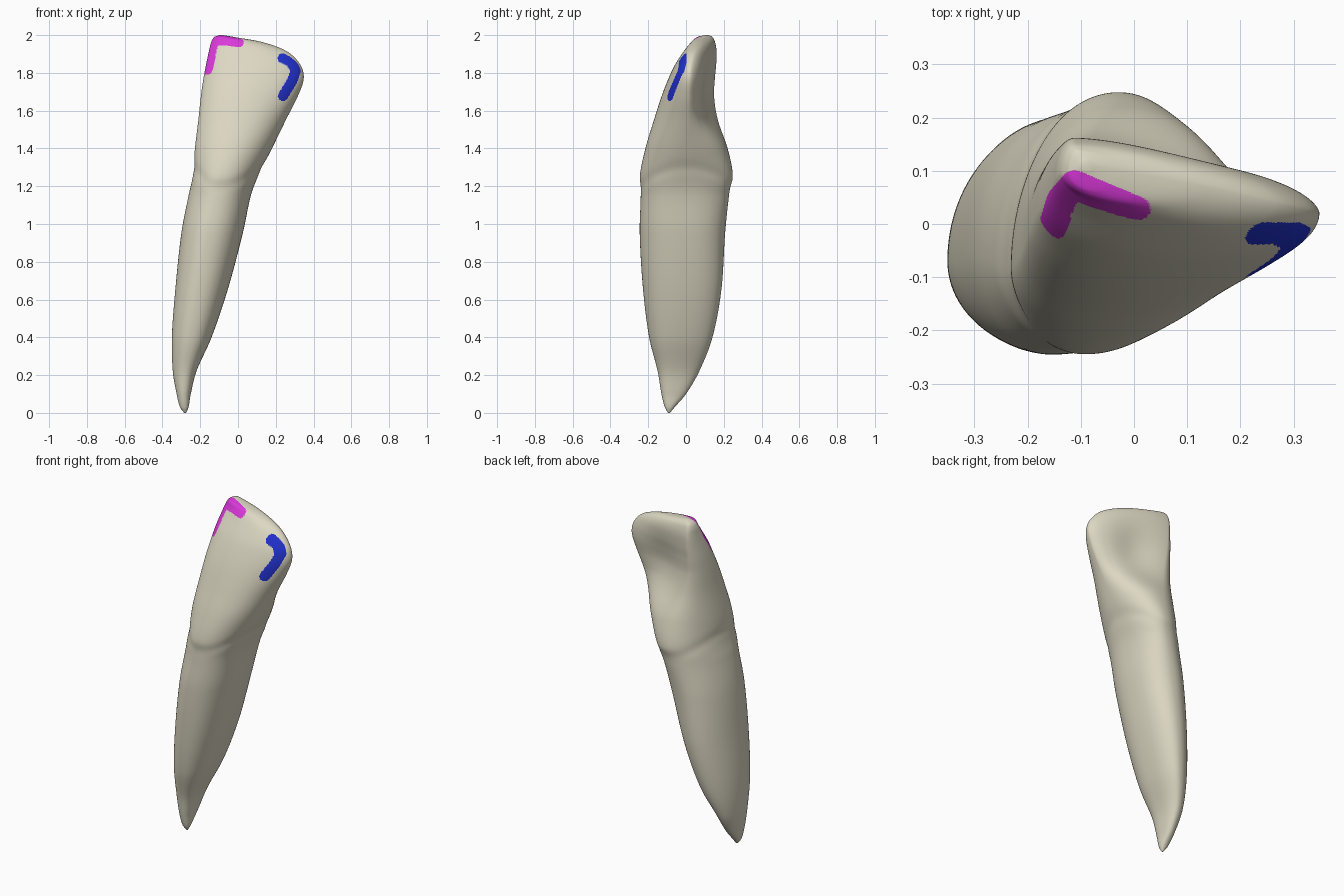
import bpy, bmesh, math
from mathutils import Vector

if "Cube" in bpy.data.objects:
    bpy.data.objects.remove(bpy.data.objects["Cube"])

# Outline per level: z, left x, right x, front y, back y
OUTLINE = [
    (0.00, -.285, -.275, -.095, -.085), (0.03, -.307, -.262, -.112, -.06),
    (0.10, -.325, -.25, -.13, 0.0), (0.22, -.345, -.22, -.15, .07),
    (0.40, -.35, -.14, -.195, .14), (0.65, -.332, -.055, -.227, .187),
    (0.95, -.30, .025, -.245, .207), (1.15, -.262, .068, -.24, .228),
    (1.25, -.24, .105, -.245, .248), (1.40, -.228, .18, -.215, .222),
    (1.55, -.21, .253, -.17, .175), (1.68, -.196, .318, -.128, .155),
    (1.77, -.183, .348, -.093, .157), (1.84, -.17, .332, -.06, .162),
    (1.91, -.155, .265, -.015, .163), (1.96, -.143, .14, .025, .155),
    (1.99, -.125, -.02, .06, .14), (2.00, -.10, -.08, .10, .12)]
# Where those extremes sit: y of left, y of right, x of front, x of back
EXTREMES = [
    (-.09, -.09, -.28, -.28), (-.09, -.085, -.285, -.285),
    (-.08, -.07, -.29, -.28), (-.07, -.05, -.28, -.27),
    (-.07, -.03, -.25, -.22), (-.07, -.01, -.21, -.17),
    (-.06, 0, -.16, -.12), (-.07, 0, -.11, -.06),
    (-.08, 0, -.09, -.03), (-.08, 0, -.04, -.03),
    (-.05, .01, 0, -.07), (-.01, .015, .03, -.10),
    (.02, .02, .06, -.11), (.04, .025, .09, -.11),
    (.07, .04, .10, -.11), (.095, .07, .03, -.11),
    (.10, .10, -.07, -.105), (.11, .11, -.09, -.09)]
SIDES = 256

# Painted strokes as paths seen from the front (x, z) and from the top (x, y)
PINK = [(-.163, 1.817), (-.135, 1.90), (-.112, 1.972), (-.06, 1.972), (.003, 1.962)]
PINK_TOP = [(-.152, -.003), (-.137, .045), (-.112, .074), (-.05, .048), (.003, .026)]
BLUE = [(.236, 1.878), (.28, 1.86), (.305, 1.81), (.288, 1.76), (.239, 1.678)]
RADIUS = .027


def material(name, rgb):
    m = bpy.data.materials.new(name)
    m.diffuse_color = (*rgb, 1)
    m.use_nodes = True
    m.node_tree.nodes["Principled BSDF"].inputs["Base Color"].default_value = m.diffuse_color
    return m


def ramp(v, lo, hi):
    k = min(max((v - lo) / (hi - lo), 0), 1)
    return k * k * (3 - 2 * k)


def smooth_rows():
    """Cubic interpolation through the levels, denser in the crown."""
    P = [Vector(a + b) for a, b in zip(OUTLINE, EXTREMES)]
    t = [0.0]
    for a, b in zip(P, P[1:]):
        t.append(t[-1] + (b - a).length)
    last = len(P) - 1
    T = []
    for i in range(len(P)):
        lo, hi = max(i - 1, 0), min(i + 1, last)
        T.append((P[hi] - P[lo]) / (t[hi] - t[lo]))
    rows = []
    for i in range(last):
        dz, h = P[i + 1][0] - P[i][0], t[i + 1] - t[i]
        n = max(16, int(dz / (.004 if P[i][0] > 1.5 else .012)))
        for k in range(n):
            u = k / n
            rows.append(P[i] * (2*u**3 - 3*u*u + 1) + T[i] * (h * (u**3 - 2*u*u + u))
                        + P[i + 1] * (3*u*u - 2*u**3) + T[i + 1] * (h * (u**3 - u*u)))
    return rows + [P[-1]]


def section_point(row, a):
    """Point on a section built from four curved quarters."""
    z, xl, xr, yf, yb, yl, yr, xf, xb = row
    c, s = math.cos(a), math.sin(a)
    xm = xb if s >= 0 else xf
    ym, xe = (yr, xr) if c >= 0 else (yl, xl)
    ye = yb if s >= 0 else yf
    p = 2.0
    if c > 0 and s > 0:                       # lingual side gets flatter
        p = 2.3 - .65 * ramp(z, 1.38, 1.62)
    elif c > 0:                               # flat root flank
        p = 2.3 - .25 * ramp(z, 1.0, 1.4)
    x = xm + (xe - xm) * abs(c) ** (2 / p)
    y = ym + (ye - ym) * abs(s) ** (2 / p)
    # hollow on the lingual face
    if s > 0:
        y -= .036 * min(1, 2 * s) * math.exp(-((x - .08) / .14) ** 2 - ((z - 1.68) / .18) ** 2)
    # faint neck line between root and crown
    g = .004 * math.exp(-((z - 1.2 - .1 * c * c) / .035) ** 2)
    return Vector((x - g * c, y - g * s, z))


def near(path, u, v):
    q = Vector((u, v))
    for a, b in zip(path, path[1:]):
        a, b = Vector(a), Vector(b)
        d = b - a
        k = min(max((q - a).dot(d) / d.length_squared, 0), 1)
        if (a + d * k - q).length < RADIUS:
            return True
    return False


# Tooth: stacked sections joined into one skin
bm = bmesh.new()
angles = [2 * math.pi * (i + .5) / SIDES for i in range(SIDES)]
rings = [[bm.verts.new(section_point(r, a)) for a in angles] for r in smooth_rows()]
for r0, r1 in zip(rings, rings[1:]):
    for i in range(SIDES):
        j = (i + 1) % SIDES
        f = bm.faces.new((r0[i], r0[j], r1[j], r1[i]))
        f.smooth = True
        # painted strokes on the front half of the crown
        if i >= SIDES // 2 - 1 and r0[i].co.z > 1.6:
            m = f.calc_center_median()
            if near(PINK, m.x, m.z) and near(PINK_TOP, m.x, m.y):
                f.material_index = 1
            elif m.y < .003 and near(BLUE, m.x, m.z):
                f.material_index = 2
bm.faces.new(rings[0][::-1]).smooth = True
bm.faces.new(rings[-1]).smooth = True

mesh = bpy.data.meshes.new("tooth")
bm.to_mesh(mesh)
bm.free()
tooth = bpy.data.objects.new("tooth", mesh)
bpy.context.collection.objects.link(tooth)
mesh.materials.append(material("ivory", (.72, .685, .545)))
mesh.materials.append(material("magenta", (.70, .04, .70)))
mesh.materials.append(material("blue", (.015, .03, .60)))
